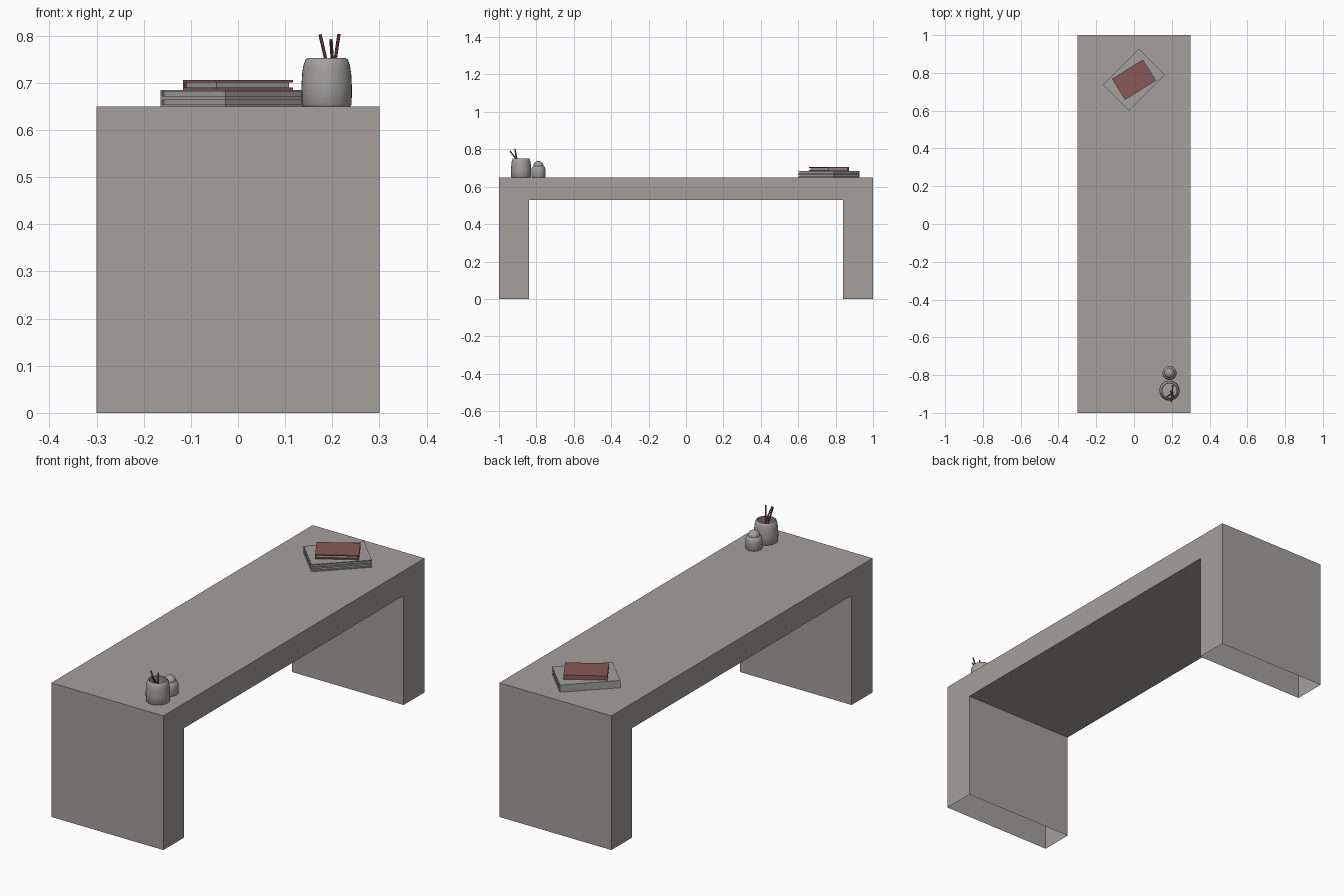
import bpy, bmesh, math
from mathutils import Vector, Matrix

if "Cube" in bpy.data.objects:
    bpy.data.objects.remove(bpy.data.objects["Cube"])


def material(name, rgb):
    m = bpy.data.materials.new(name)
    m.diffuse_color = (*rgb, 1)
    m.use_nodes = True
    m.node_tree.nodes["Principled BSDF"].inputs["Base Color"].default_value = m.diffuse_color
    return m


TABLE = material("warm grey", (0.37, 0.35, 0.34))
GREY = material("neutral grey", (0.36, 0.355, 0.345))
RED = material("dull red", (0.25, 0.10, 0.095))


def finish(name, bm, mats, smooth=None):
    me = bpy.data.meshes.new(name)
    bm.normal_update()
    bm.to_mesh(me)
    bm.free()
    ob = bpy.data.objects.new(name, me)
    bpy.context.collection.objects.link(ob)
    for m in mats:
        me.materials.append(m)
    if smooth:
        bpy.ops.object.select_all(action='DESELECT')
        ob.select_set(True)
        bpy.context.view_layer.objects.active = ob
        bpy.ops.object.shade_smooth_by_angle(angle=math.radians(smooth))
    return ob


# Table: bridge profile in y-z extruded along x, leg bottoms left open
prof = [(-1, 0), (-0.84, 0), (-0.84, 0.53), (0.84, 0.53),
        (0.84, 0), (1, 0), (1, 0.65), (-1, 0.65)]
bm = bmesh.new()
face = bm.faces.new([bm.verts.new((-0.3, y, z)) for y, z in prof])
ext = bmesh.ops.extrude_face_region(bm, geom=[face], use_keep_orig=True)
bmesh.ops.translate(bm, vec=(0.6, 0, 0),
                    verts=[v for v in ext["geom"] if isinstance(v, bmesh.types.BMVert)])
bmesh.ops.recalc_face_normals(bm, faces=bm.faces)
bottoms = [f for f in bm.faces if all(v.co.z < 0.001 for v in f.verts)]
bmesh.ops.delete(bm, geom=bottoms, context='FACES_ONLY')
finish("table", bm, [TABLE])


# Book: two covers, a spine on the far long side and recessed pages
def book(name, centre, angle, length, width, z, thick, cover, mat):
    bm = bmesh.new()
    gap = 0.006

    def box(x0, x1, y0, y1, z0, z1, index):
        mtx = (Matrix.Translation(((x0 + x1) / 2, (y0 + y1) / 2, (z0 + z1) / 2))
               @ Matrix.Diagonal((x1 - x0, y1 - y0, z1 - z0, 1)))
        res = bmesh.ops.create_cube(bm, size=1, matrix=mtx)
        for f in {f for v in res["verts"] for f in v.link_faces}:
            f.material_index = index

    l, w = length / 2, width / 2
    box(-l, l, -w, w, 0, cover, 0)
    box(-l, l, -w, w, thick - cover, thick, 0)
    box(-l, l, w - cover, w, cover, thick - cover, 0)
    box(-l + gap, l - gap, -w + gap, w - cover, cover, thick - cover, 1)
    ob = finish(name, bm, [mat, GREY])
    ob.location = (*centre, z)
    ob.rotation_euler.z = math.radians(angle)


book("lower_book", (0, 0.764), 45, 0.27, 0.195, 0.65, 0.0175, 0.004, GREY)
book("middle_book", (0, 0.764), 45, 0.27, 0.195, 0.6675, 0.0175, 0.004, GREY)
book("top_book", (0, 0.764), 32, 0.193, 0.131, 0.685, 0.021, 0.005, RED)


# Lathed pots: spin a radius-height profile
def lathe(name, points, x, y, z, steps=32):
    bm = bmesh.new()
    vs = [bm.verts.new((r, 0, h)) for r, h in points]
    es = [bm.edges.new(p) for p in zip(vs, vs[1:])]
    bmesh.ops.spin(bm, geom=vs + es, cent=(0, 0, 0), axis=(0, 0, 1),
                   angle=math.tau, steps=steps)
    bmesh.ops.remove_doubles(bm, verts=bm.verts, dist=0.0003)
    bmesh.ops.recalc_face_normals(bm, faces=bm.faces)
    ob = finish(name, bm, [GREY], 40)
    ob.location = (x, y, z)


lathe("pencil_pot", [(0, 0), (0.050, 0), (0.053, 0.004), (0.0535, 0.04), (0.052, 0.07),
                     (0.049, 0.088), (0.045, 0.099), (0.041, 0.102), (0.038, 0.099),
                     (0.040, 0.085), (0.045, 0.06), (0.046, 0.008), (0, 0.008)],
      0.188, -0.882, 0.65)
lathe("small_jar", [(0, 0), (0.035, 0), (0.0375, 0.004), (0.0375, 0.035), (0.036, 0.05),
                    (0.031, 0.059), (0.026, 0.061)]
      + [(0.027 * math.cos(a), 0.061 + 0.026 * math.sin(a))
         for a in [i * math.pi / 16 for i in range(1, 8)]] + [(0, 0.087)],
      0.188, -0.789, 0.65)

# Pencils leaning in the pot
pencils = [((0.207, -0.892, 0.66), (0.174, -0.915, 0.802)),
           ((0.205, -0.856, 0.68), (0.197, -0.941, 0.791)),
           ((0.193, -0.886, 0.66), (0.214, -0.915, 0.803))]
for i, (a, b) in enumerate(pencils):
    a, b = Vector(a), Vector(b)
    bm = bmesh.new()
    mtx = (Matrix.Translation((a + b) / 2)
           @ (b - a).to_track_quat('Z', 'Y').to_matrix().to_4x4())
    bmesh.ops.create_cone(bm, cap_ends=True, segments=8, radius1=0.0035,
                          radius2=0.0035, depth=(b - a).length, matrix=mtx)
    finish(f"pencil_{i + 1}", bm, [RED])
